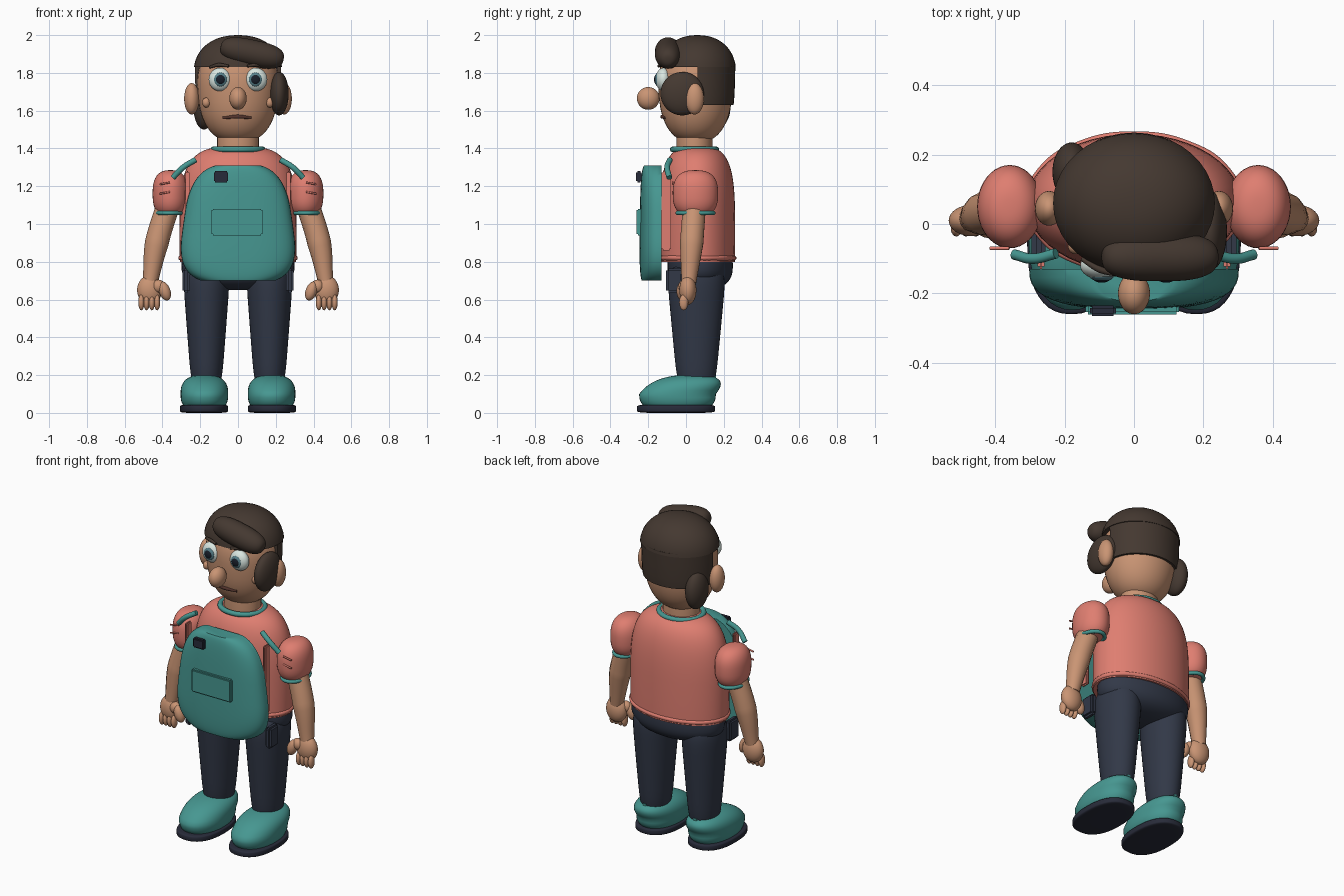
import bpy, bmesh
from math import cos, sin, pi, radians, copysign
from mathutils import Matrix, Euler

if "Cube" in bpy.data.objects:
    bpy.data.objects.remove(bpy.data.objects["Cube"])

made = []


def material(name, red, green, blue):
    mat = bpy.data.materials.new(name)
    mat.use_nodes = True
    colour = [(channel / 255) ** 2.2 for channel in (red, green, blue)] + [1]
    mat.diffuse_color = colour
    mat.node_tree.nodes["Principled BSDF"].inputs["Base Color"].default_value = colour
    return mat


skin = material("skin", 200, 147, 115)
brown = material("dark brown hair", 70, 59, 52)
coral = material("coral shirt", 222, 125, 112)
teal = material("teal", 72, 150, 144)
navy = material("navy trousers", 53, 59, 73)
dark = material("dark sole", 44, 47, 60)
white = material("eye white", 222, 236, 230)
grey_blue = material("grey blue iris", 88, 128, 138)
black = material("pupil", 30, 36, 46)
mouth_brown = material("mouth brown", 84, 55, 48)


def add(name, mesh, mat):
    mesh.materials.clear()
    mesh.materials.append(mat)
    ob = bpy.data.objects.new(name, mesh)
    bpy.context.collection.objects.link(ob)
    made.append(ob)
    return ob


def from_bmesh(name, bm, mat):
    bmesh.ops.recalc_face_normals(bm, faces=bm.faces)
    mesh = bpy.data.meshes.new(name)
    bm.to_mesh(mesh)
    bm.free()
    return add(name, mesh, mat)


def power(value, exponent):
    return copysign(abs(value) ** (2 / exponent), value)


def blob(name, mat, centre, radii, barrel=2, square=2, taper=0, lean=0, depth=1, tilt=0,
         sides=40, rows=28):
    """Rounded solid: barrel fills the upright outline, square fills the plan,
    taper widens the top, lean moves the top back, depth evens out thickness."""
    bm = bmesh.new()
    rings = []
    for row in range(rows + 1):
        rise = pi * (row / rows - 0.5)
        height = power(sin(rise), barrel)
        width = abs(power(cos(rise), barrel)) * (1 + taper * height)
        ring = []
        for side in range(sides):
            turn = 2 * pi * side / sides
            x = radii[0] * width * power(cos(turn), square)
            y = radii[1] * width ** depth * power(sin(turn), square)
            ring.append(bm.verts.new((x, y + lean * max(height, 0), radii[2] * height)))
        rings.append(ring)
    for low, high in zip(rings, rings[1:]):
        for a in range(sides):
            b = (a + 1) % sides
            bm.faces.new((low[a], low[b], high[b], high[a]))
    bmesh.ops.remove_doubles(bm, verts=bm.verts, dist=0.0001)
    bmesh.ops.transform(bm, verts=bm.verts,
                        matrix=Matrix.LocRotScale(centre, Euler((0, tilt, 0)), None))
    return from_bmesh(name, bm, mat)


def trim(ob, axis, position, keep):
    """Cut a solid flat across an axis; keep is +1 or -1 along that axis."""
    normal = Matrix.Identity(3)["xyz".index(axis)]
    bm = bmesh.new()
    bm.from_mesh(ob.data)
    cut = bmesh.ops.bisect_plane(bm, geom=bm.verts[:] + bm.edges[:] + bm.faces[:],
                                 plane_co=normal * position, plane_no=normal * -keep,
                                 clear_outer=True)
    rim = [item for item in cut["geom_cut"] if isinstance(item, bmesh.types.BMEdge)]
    bmesh.ops.holes_fill(bm, edges=rim)
    bmesh.ops.recalc_face_normals(bm, faces=bm.faces)
    bm.to_mesh(ob.data)
    bm.free()


def box(name, mat, centre, size, bevel=0.007):
    bm = bmesh.new()
    bmesh.ops.create_cube(bm, size=1, matrix=Matrix.LocRotScale(centre, None, size))
    bmesh.ops.bevel(bm, geom=bm.edges[:], offset=bevel, segments=2, affect='EDGES')
    return from_bmesh(name, bm, mat)


def tube(name, mat, points, radii, closed=False):
    """Round tube along a smooth path, with one radius per point."""
    curve = bpy.data.curves.new(name, 'CURVE')
    curve.dimensions = '3D'
    curve.bevel_depth = 1
    curve.bevel_resolution = 5
    curve.use_fill_caps = True
    spline = curve.splines.new('BEZIER')
    spline.bezier_points.add(len(points) - 1)
    for knot, place, radius in zip(spline.bezier_points, points, radii):
        knot.co = place
        knot.radius = radius
        knot.handle_left_type = knot.handle_right_type = 'AUTO'
    spline.use_cyclic_u = closed
    path = bpy.data.objects.new(name + "_path", curve)
    mesh = bpy.data.meshes.new_from_object(path)
    bpy.data.objects.remove(path)
    return add(name, mesh, mat)


def band(name, mat, centre, radii, thickness):
    x, y, z = centre
    turns = [pi * step / 6 for step in range(12)]
    path = [(x + radii[0] * cos(t), y + radii[1] * sin(t), z) for t in turns]
    tube(name, mat, path, [thickness] * len(path), closed=True)


# Head, neck and face
blob("head", skin, (0, .05, 1.69), (.213, .195, .26), barrel=2.5, taper=.1)
blob("neck", skin, (0, .045, 1.42), (.11, .095, .08), barrel=8)
blob("nose", skin, (0, -.2, 1.665), (.046, .06, .06))
tube("mouth", mouth_brown, [(-.08, -.105, 1.562), (0, -.125, 1.568), (.07, -.11, 1.562)],
     (.007, .011, .007))

# Hair: cap, back, quiff and uneven side lobes
cap = blob("hair_cap", brown, (0, .06, 1.8), (.235, .205, .2), barrel=2.2)
trim(cap, "z", 1.83, 1)
back = blob("hair_back", brown, (0, .053, 1.77), (.228, .207, .3), barrel=3.5, taper=.04)
trim(back, "z", 1.63, 1)
trim(back, "z", 1.85, -1)
trim(back, "y", .06, 1)
blob("hair_quiff", brown, (.075, -.095, 1.905), (.07, .07, .17), barrel=2.8,
     tilt=radians(102))
blob("left_side_hair", brown, (.218, -.02, 1.69), (.05, .115, .115))
blob("right_side_hair", brown, (-.18, .15, 1.615), (.055, .085, .115))

# Shirt and hips
shirt = blob("shirt", coral, (0, .06, .95), (.31, .2, .46), barrel=3.5, sides=48, rows=40)
trim(shirt, "z", .8, 1)
band("shirt_hem", coral, (0, .06, .82), (.303, .194), .013)
band("collar", teal, (0, .045, 1.395), (.13, .115), .015)
blob("hips", navy, (0, .075, .78), (.3, .173, .13), barrel=2.6)

# Front pack with pocket and buckle
pack = blob("front_pack", teal, (0, -.13, 1), (.29, .115, .32), barrel=3.2, square=2.7,
            taper=-.15, depth=.25, sides=48, rows=40)
trim(pack, "z", .7, 1)
trim(pack, "z", 1.31, -1)
trim(pack, "y", -.13, -1)
box("pack_pocket", teal, (-.005, -.243, 1.01), (.27, .036, .14))
box("pack_buckle", dark, (-.09, -.25, 1.25), (.075, .03, .06))

for s, word in ((1, "left_"), (-1, "right_")):
    # Eyes, brows, cheeks and ears
    blob(word + "eye", white, (s * .095, -.12, 1.765), (.06, .04, .062))
    blob(word + "iris", grey_blue, (s * .093, -.15, 1.765), (.035, .015, .037))
    blob(word + "pupil", black, (s * .093, -.157, 1.765), (.025, .012, .026))
    tube(word + "brow", brown, [(s * .05, -.145, 1.836), (s * .1, -.13, 1.842),
                                (s * .15, -.1, 1.83)], (.007, .01, .007))
    blob(word + "cheek", skin, (s * .168, -.065, 1.643), (.022, .022, .026))
    blob(word + "ear", skin, (s * .245, .045, 1.663), (.04, .05, .083))

    # Sleeves with cuffs and stitches
    sleeve = blob(word + "sleeve", coral, (s * .358, .05, 1.16), (.094, .12, .125), barrel=2.6)
    trim(sleeve, "z", 1.055, 1)
    band(word + "cuff", teal, (s * .363, .05, 1.058), (.068, .095), .011)
    for z in (1.17, 1.22):
        tube(word + "sleeve_stitch", coral, [(s * .36, -.07, z), (s * .415, -.07, z - .01)],
             (.005, .005))

    # Arms and hands
    tube(word + "arm", skin, [(s * .37, .045, 1.1), (s * .43, .03, .9), (s * .465, .015, .69)],
         (.062, .063, .04))
    blob(word + "palm", skin, (s * .468, .01, .65), (.066, .045, .078))
    blob(word + "thumb", skin, (s * .388, -.02, .645), (.03, .03, .052), tilt=s * .35)
    blob(word + "thumb_base", skin, (s * .42, -.01, .67), (.035, .03, .035))
    for finger in range(4):
        blob(word + "finger", skin, (s * (.428 + finger * .028), -.012, .585),
             (.016, .024, .042), sides=20, rows=14)

    # Pack straps and side webbing
    tube(word + "shoulder_strap", teal, [(s * .345, -.088, 1.245), (s * .29, -.1, 1.3),
                                         (s * .225, -.085, 1.34)], (.015, .015, .015))
    box(word + "side_webbing", coral, (s * .268, -.105, 1.07), (.02, .05, .42))

    # Legs and hip pouches
    blob(word + "leg", navy, (s * .167, .055, .45), (.104, .13, .33), barrel=6, taper=.24)
    box(word + "hip_pouch", navy, (s * .275, -.06, .7), (.04, .09, .13), bevel=.012)

    # Shoes
    blob(word + "sole", dark, (s * .18, -.053, .022), (.128, .207, .022), barrel=6, square=2.4)
    shoe = blob(word + "shoe", teal, (s * .178, -.045, .1), (.126, .203, .102), barrel=2.6,
                square=2.2, lean=.08)
    trim(shoe, "z", .04, 1)
    box(word + "heel_tab", teal, (s * .172, .148, .155), (.035, .024, .1))
    tube(word + "shoe_lace", white, [(s * .127, -.09, .182), (s * .172, -.105, .183),
                                     (s * .217, -.09, .182)], (.004, .005, .004))

# Smooth shading with crisp creases
bpy.ops.object.select_all(action='DESELECT')
for ob in made:
    ob.select_set(True)
bpy.context.view_layer.objects.active = made[0]
bpy.ops.object.shade_smooth_by_angle(angle=radians(45))
